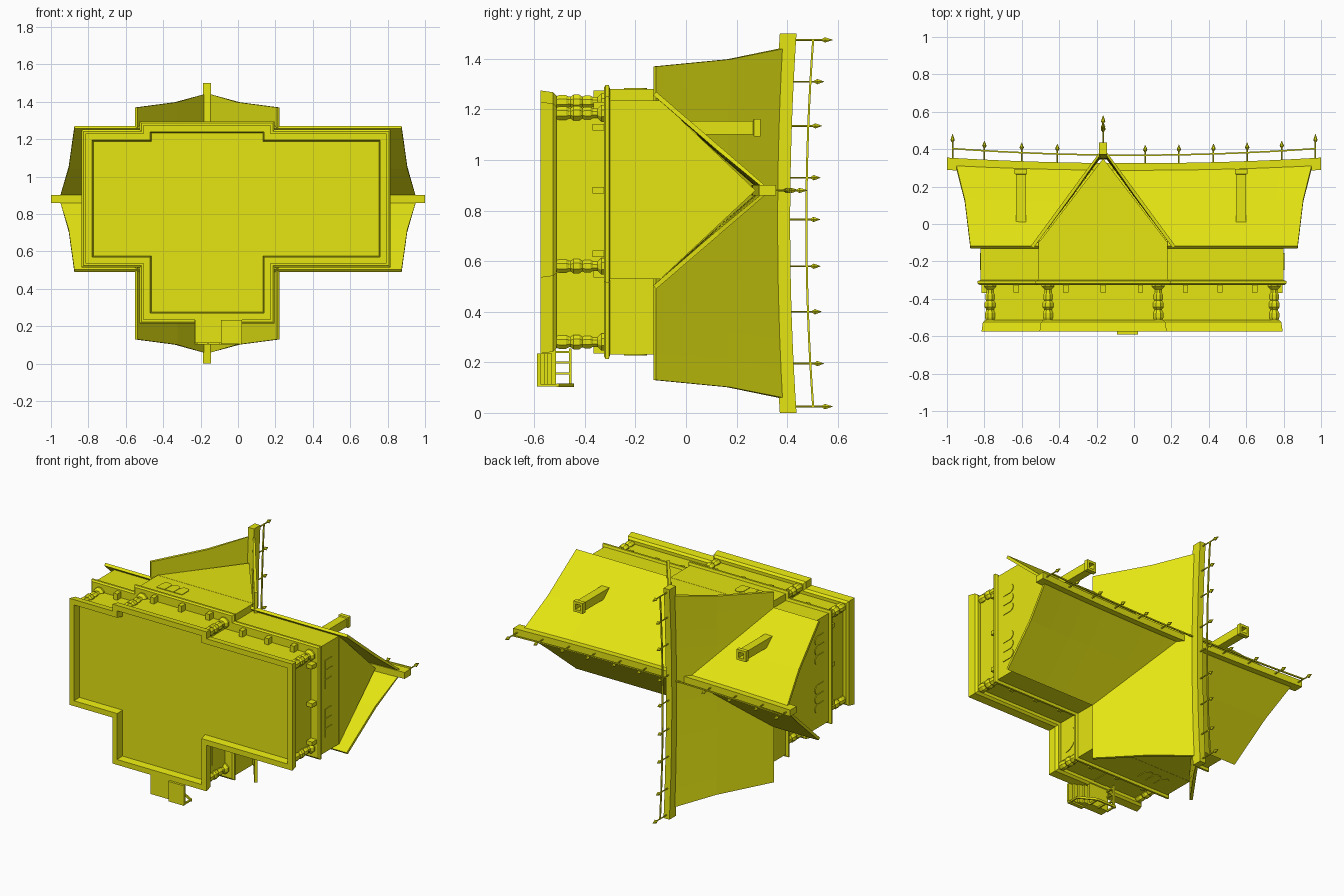
import bpy, bmesh, math

if "Cube" in bpy.data.objects:
    bpy.data.objects.remove(bpy.data.objects["Cube"])

# single flat colour
YELLOW = bpy.data.materials.new("yellow")
YELLOW.diffuse_color = (0.78, 0.78, 0.006, 1)
YELLOW.use_nodes = True
YELLOW.node_tree.nodes["Principled BSDF"].inputs["Base Color"].default_value = YELLOW.diffuse_color
CX, CZ = -0.165, 0.88          # wing centre line, main ridge line


def finish(name, bm, fix=True):
    if fix:
        bmesh.ops.recalc_face_normals(bm, faces=bm.faces)
    me = bpy.data.meshes.new(name)
    bm.to_mesh(me)
    bm.free()
    me.materials.append(YELLOW)
    ob = bpy.data.objects.new(name, me)
    bpy.context.collection.objects.link(ob)
    return ob


def place(axis, p, a):
    """2D point p plus position a along the axis."""
    return {'x': (a, p[0], p[1]), 'y': (p[0], a, p[1]), 'z': (p[0], p[1], a)}[axis]


def loft(name, axis, sections, closed=False):
    """Join 2D loops given as (position, points); closed joins last to first."""
    bm = bmesh.new()
    loops = [[bm.verts.new(place(axis, p, a)) for p in pts] for a, pts in sections]
    pairs = list(zip(loops, loops[1:])) + ([(loops[-1], loops[0])] if closed else [])
    for A, B in pairs:
        n = len(A)
        for i in range(n):
            bm.faces.new((A[i], A[(i + 1) % n], B[(i + 1) % n], B[i]))
    if not closed:
        bm.faces.new(loops[0])
        bm.faces.new(loops[-1])
    return finish(name, bm)


def rect(a0, a1, b0, b1):
    return [(a0, b0), (a1, b0), (a1, b1), (a0, b1)]


def box(name, x0, x1, y0, y1, z0, z1):
    return loft(name, 'y', [(y0, rect(x0, x1, z0, z1)), (y1, rect(x0, x1, z0, z1))])


def lathe(name, cx, cz, profile, sides, turn=0.0):
    ring = [turn + 2 * math.pi * i / sides for i in range(sides)]
    return loft(name, 'y', [(y, [(cx + r * math.cos(a), cz + r * math.sin(a)) for a in ring])
                            for r, y in profile])


def plan(d):
    """Cross-shaped floor outline, inset by d."""
    x0, x1, z0, z1 = -0.82 + d, 0.80 - d, 0.53 + d, 1.235 - d
    X0, X1, Z0, Z1 = -0.51 + d, 0.18 - d, 0.23 + d, 1.28 - d
    return [(X0, Z0), (X1, Z0), (X1, z0), (x1, z0), (x1, z1), (X1, z1),
            (X1, Z1), (X0, Z1), (X0, z1), (x0, z1), (x0, z0), (X0, z0)]


# plinth rim, recessed floor, ground floor walls, cornice
loft("plinth", 'y', [(-0.575, plan(0.005)), (-0.525, plan(0.012)), (-0.512, plan(0.025)),
                     (-0.512, plan(0.05)), (-0.575, plan(0.04))], closed=True)
loft("ground_floor_walls", 'y', [(-0.53, plan(0.045)), (-0.31, plan(0.045))])
loft("cornice", 'y', [(-0.325, plan(-0.006)), (-0.318, plan(-0.016)), (-0.305, plan(-0.016)),
                      (-0.30, plan(0.0))])

# turned corner columns
column = [(0.024, -0.515), (0.029, -0.50), (0.029, -0.475), (0.022, -0.462), (0.022, -0.456),
          (0.031, -0.445), (0.031, -0.422), (0.022, -0.41), (0.027, -0.40), (0.027, -0.378),
          (0.02, -0.368), (0.02, -0.35), (0.036, -0.335), (0.036, -0.32)]
for i, (x, z) in enumerate(plan(0.05)):
    if i not in (2, 5, 8, 11):
        lathe("corner_column", x, z, column, 8, math.pi / 8)

# brackets under the overhang
for x in (-0.63, -0.365, -0.165, 0.035, 0.275, 0.46, 0.645):
    wing = -0.5 < x < 0.15
    for edge, s in ((1.28 if wing else 1.235, -1), (0.23 if wing else 0.53, 1)):
        a, b = sorted((edge + s * 0.005, edge + s * 0.05))
        box("floor_bracket", x - 0.014, x + 0.014, -0.365, -0.32, a, b)
for z in (0.63, 0.88, 1.13):
    box("floor_bracket", -0.815, -0.77, -0.37, -0.32, z - 0.013, z + 0.013)
    box("floor_bracket", 0.75, 0.795, -0.37, -0.32, z - 0.013, z + 0.013)

# upper storey with gables
main = [(-0.31, 0.53), (-0.1, 0.53), (0.275, CZ), (-0.1, 1.235), (-0.31, 1.235)]
wing = [(-0.51, -0.31), (-0.51, -0.1), (CX, 0.35), (0.18, -0.1), (0.18, -0.31)]
loft("main_upper_walls", 'x', [(-0.82, main), (0.80, main)])
loft("wing_upper_walls", 'z', [(0.23, wing), (1.28, wing)])
for z in (0.229, 1.279):
    box("gable_moulding", -0.51, 0.18, -0.101, -0.093, z, z + 0.002)
for x in (-0.821, 0.799):
    box("gable_moulding", x, x + 0.002, -0.104, -0.096, 0.53, 1.235)


# arched windows as thin plates
def arch(c, w, base, height, n=8):
    r = w / 2
    return [(c - r, base), (c + r, base)] + [
        (c + r * math.cos(math.pi * i / n), base + height - r + r * math.sin(math.pi * i / n))
        for i in range(n + 1) if height > r or 0 < i < n]


def trio(axis, centre, a):
    for k in (-1, 0, 1):
        pts = arch(centre + k * 0.063, 0.06, -0.245, 0.09)
        if axis == 'x':
            pts = [(p[1], p[0]) for p in pts]
        loft("arched_window", axis, [(a - 0.004, pts), (a + 0.004, pts)])


for z in (0.23, 1.28):
    trio('z', -0.325, z)
for x in (-0.82, 0.80):
    trio('x', 0.72, x)
    trio('x', 1.038, x)
half_round = [(p[1], p[0]) for p in arch(0.435, 0.17, -0.46, 0.085, 14)]
for x in (-0.465, 0.135):
    loft("half_round_window", 'x', [(x - 0.004, half_round), (x + 0.004, half_round)])
door = arch(-0.16, 0.09, -0.51, 0.15)
loft("front_door", 'z', [(0.271, door), (0.279, door)])


# flared, sagging roofs
def roof(name, axis, centre, mid, half, top, sag, lengths, n=12):
    bm = bmesh.new()
    rows = []
    for k, t in ((-1, 0), (-1, 0.55), (0, 1), (1, 0.55), (1, 0)):
        L = lengths[0 if t == 0 else 1 if t < 1 else 2]
        row = []
        for i in range(n + 1):
            s = 2 * i / n - 1
            y = -0.118 + (top + 0.118) * t - sag * t * (1 - s * s)
            w, a = centre + k * half * (1 - t), mid + s * L
            row.append(bm.verts.new((a, y, w) if axis == 'x' else (w, y, a)))
        rows.append(row)
    for A, B in zip(rows, rows[1:]):
        for i in range(n):
            bm.faces.new((A[i], A[i + 1], B[i + 1], B[i]))
    bm.normal_update()
    bmesh.ops.reverse_faces(bm, faces=[f for f in bm.faces if f.normal.y < 0])
    ob = finish(name, bm, fix=False)
    mod = ob.modifiers.new("thickness", 'SOLIDIFY')
    mod.thickness, mod.offset = 0.018, -1


roof("main_roof", 'x', CZ, 0.0, 0.39, 0.335, 0.025, (0.875, 0.905, 0.955))
roof("wing_roof", 'z', CX, 0.75, 0.387, 0.41, 0.02, (0.62, 0.648, 0.695))


# ridge beams, railings and spikes
def sweep(name, axis, centre, mid, length, y_fn, w, h, n=16):
    """Beam with a rectangular section following a sagging line."""
    secs = []
    for i in range(n + 1):
        s = 2 * i / n - 1
        y = y_fn(s)
        pts = (rect(y - h, y, centre - w, centre + w) if axis == 'x'
               else rect(centre - w, centre + w, y - h, y))
        secs.append((mid + s * length, pts))
    loft(name, axis, secs)


def ridge(axis, centre, mid, length, beam_y, rail_y, spikes):
    sweep("ridge_beam", axis, centre, mid, length, beam_y, 0.021, 0.066)
    sweep("ridge_rail", axis, centre, mid, length * 0.97, rail_y, 0.004, 0.008)
    for a in spikes:
        s = (a - mid) / length
        r, long = rail_y(s), abs(s) > 0.9
        lo, hi = (0.032, 0.075) if long else (0.012, 0.05)
        prof = [(0.004, beam_y(s) - 0.01), (0.004, r + lo), (0.012, r + lo + 0.012), (0.001, r + hi)]
        x, z = (a, centre) if axis == 'x' else (centre, a)
        lathe("ridge_spike", x, z, prof, 6)


ridge('x', CZ, 0.0, 1.0, lambda s: 0.325 + 0.03 * s * s, lambda s: 0.372 + 0.035 * s * s,
      (-0.97, -0.8, -0.6, -0.41, 0.06, 0.24, 0.425, 0.605, 0.79, 0.97))
ridge('z', CX, 0.75, 0.75, lambda s: 0.412 + 0.025 * s * s, lambda s: 0.48 + 0.027 * s * s,
      (0.025, 0.195, 0.4, 0.58, 0.765, 0.93, 1.135, 1.31, 1.475))

# hollow chimneys
for x in (-0.605, 0.573):
    def sq(r):
        return rect(x - r, x + r, 1.128 - r, 1.128 + r)
    loft("chimney", 'y', [(0.0, sq(0.027)), (0.265, sq(0.027)), (0.268, sq(0.034)), (0.295, sq(0.034)),
                          (0.295, sq(0.018)), (0.0, sq(0.018))], closed=True)

# porch landing, steps and railing
box("porch_landing", -0.23, -0.09, -0.575, -0.515, 0.11, 0.25)
for i in range(4):
    box("porch_step", -0.09 + i * 0.028, -0.062 + i * 0.028, -0.59, -0.53 - i * 0.015, 0.115, 0.235)
box("step_side", -0.09, 0.02, -0.59, -0.565, 0.105, 0.115)
for x in (-0.225, -0.16, -0.095):
    box("rail_post", x - 0.005, x + 0.005, -0.52, -0.445, 0.104, 0.114)
for z in (0.155, 0.2, 0.24):
    box("rail_post", -0.23, -0.22, -0.52, -0.455, z - 0.004, z + 0.004)
box("rail_post", 0.008, 0.018, -0.59, -0.505, 0.104, 0.114)
box("front_handrail", -0.233, -0.09, -0.452, -0.442, 0.102, 0.116)
box("side_handrail", -0.233, -0.217, -0.462, -0.452, 0.105, 0.255)
loft("stair_handrail", 'z', [(z, [(-0.09, -0.452), (-0.09, -0.442), (0.02, -0.502), (0.02, -0.512)])
                             for z in (0.102, 0.116)])
